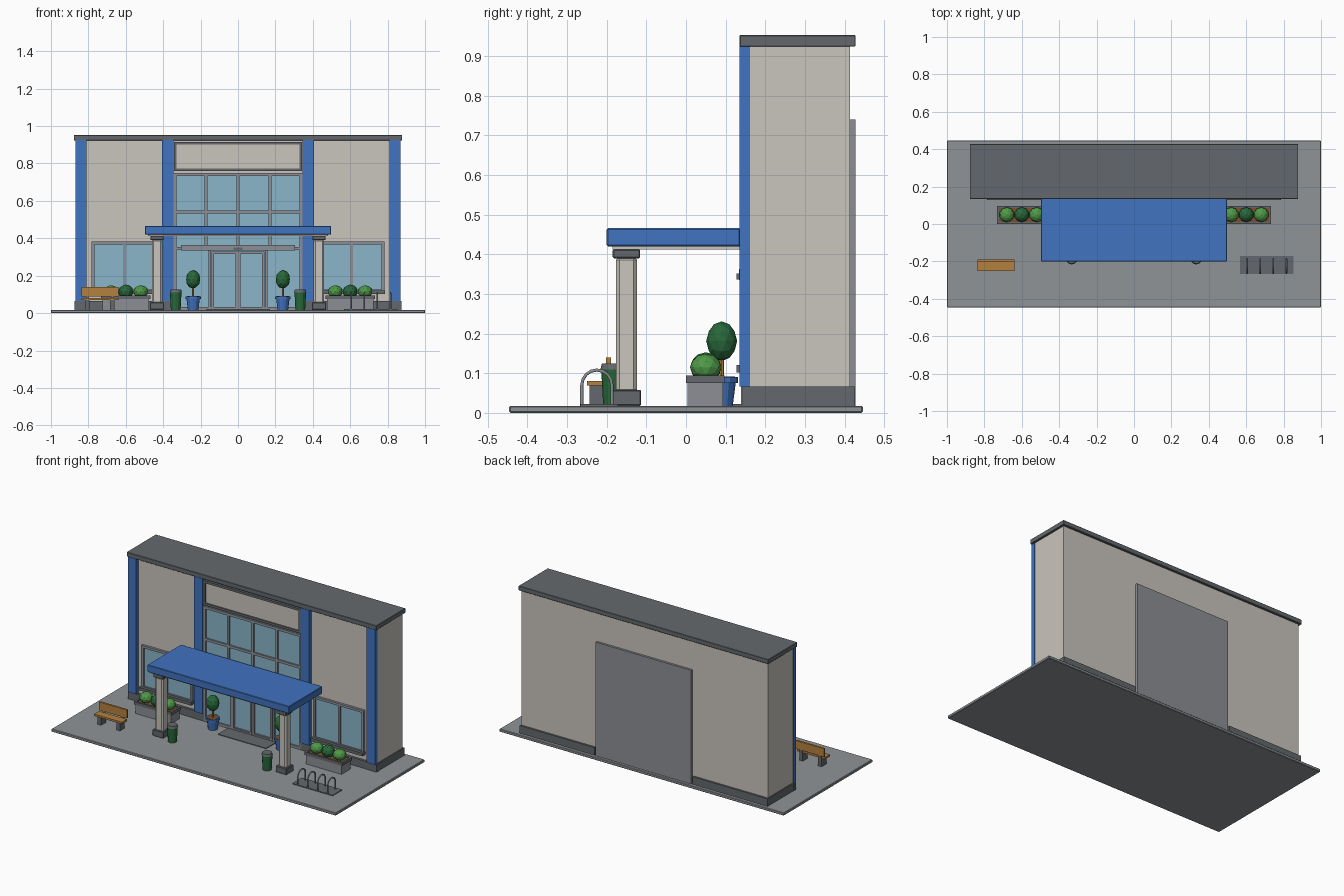
import bpy, math
from mathutils import Vector

if "Cube" in bpy.data.objects:
    bpy.data.objects.remove(bpy.data.objects["Cube"], do_unlink=True)


def material(name, hexcode):
    rgb = [int(hexcode[i:i + 2], 16) / 255 for i in (0, 2, 4)]
    col = [c / 12.92 if c < 0.04045 else ((c + 0.055) / 1.055) ** 2.4 for c in rgb] + [1]
    m = bpy.data.materials.new(name)
    m.use_nodes = True
    m.diffuse_color = col
    m.node_tree.nodes["Principled BSDF"].inputs["Base Color"].default_value = col
    return m


WALL = material("wall beige", "cac5bd")
DARK = material("dark grey", "64696d")
PAVE = material("paving grey", "8f9497")
METAL = material("metal grey", "8c8f95")
BLUE = material("accent blue", "4073c0")
GLASS = material("glass", "8ab6ca")
LEAF = material("dark green", "28683a")
BUSH = material("light green", "4f9a48")
WOOD = material("wood", "b5813f")
SOIL = material("soil brown", "7a5230")


def finish(name, mat):
    ob = bpy.context.object
    ob.name = name
    ob.data.materials.append(mat)
    return ob


def box(name, mat, x, y, z, bevel=0):
    """Box from (min, max) ranges."""
    r = (x, y, z)
    bpy.ops.mesh.primitive_cube_add(size=1, location=[(a + b) / 2 for a, b in r])
    ob = finish(name, mat)
    for v in ob.data.vertices:
        v.co = Vector([c * (b - a) for c, (a, b) in zip(v.co, r)])
    if bevel:
        m = ob.modifiers.new("bevel", "BEVEL")
        m.width, m.segments = bevel, 1
    return ob


def cone(name, mat, x, y, z, r1, r2, sides=12):
    bpy.ops.mesh.primitive_cone_add(vertices=sides, radius1=r1, radius2=r2, depth=z[1] - z[0],
                                    location=(x, y, (z[0] + z[1]) / 2))
    return finish(name, mat)


def ball(name, mat, loc, r, squash=1):
    bpy.ops.mesh.primitive_ico_sphere_add(subdivisions=2, radius=r, location=loc)
    ob = finish(name, mat)
    for v in ob.data.vertices:
        v.co.z *= squash
    return ob


def span(s, a, b):
    """Range mirrored to side s."""
    return tuple(sorted((s * a, s * b)))


def frame(name, mat, x, z, y, w):
    """Four bars around an opening."""
    for e in z:
        c = e + w / 2 if e == z[0] else e - w / 2
        box(name + "_rail", mat, x, y, (c - w / 2, c + w / 2))
    for e in x:
        c = e + w / 2 if e == x[0] else e - w / 2
        box(name + "_stile", mat, (c - w / 2, c + w / 2), y, (z[0] + w, z[1] - w))


G = 0.018
# Site and building shell
box("ground", PAVE, (-1, 1), (-0.446, 0.446), (0, G), 0.003)
box("building_wall", WALL, (-0.865, 0.865), (0.16, 0.414), (G, 0.925))
box("roof_slab", DARK, (-0.878, 0.878), (0.135, 0.428), (0.924, 0.953), 0.002)
box("back_panel", METAL, (-0.335, 0.335), (0.41, 0.428), (G, 0.74))
box("door_mat", DARK, (-0.17, 0.17), (0.04, 0.14), (G, G + 0.004))

# Central glazing, with the upper sign board
FY = (0.143, 0.165)
box("entrance_glass", GLASS, (-0.34, 0.34), (0.153, 0.165), (G, 0.745))
frame("entrance_frame", METAL, (-0.345, 0.345), (G, 0.75), FY, 0.016)
for x in (-0.17, 0, 0.17):
    box("upper_mullion", METAL, (x - 0.008, x + 0.008), FY, (0.35, 0.74))
for z in (0.345, 0.54):
    box("transom", METAL, (-0.335, 0.335), FY, (z - 0.008, z + 0.008))
box("sign_board", WALL, (-0.33, 0.33), (0.145, 0.165), (0.768, 0.905))
frame("sign_frame", DARK, (-0.342, 0.342), (0.76, 0.915), (0.137, 0.165), 0.014)

# Sliding doors
box("door_header", METAL, (-0.305, 0.305), (0.134, 0.16), (0.335, 0.363))
box("door_sensor", DARK, (-0.025, 0.025), (0.128, 0.14), (0.337, 0.352))
for s in (-1, 1):
    frame("sliding_door", METAL, span(s, 0.001, 0.142), (G, 0.33), (0.139, 0.16), 0.013)
    box("side_light_post", METAL, span(s, 0.145, 0.157), FY, (G, 0.335))

for s in (-1, 1):
    # Plinth and pilasters
    box("plinth", DARK, span(s, 0.345, 0.872), (0.145, 0.426), (G, 0.066))
    for a, b in ((0.345, 0.405), (0.81, 0.868)):
        box("pilaster", BLUE, span(s, a, b), (0.135, 0.162), (0.066, 0.925))
        box("pilaster_base", DARK, span(s, a - 0.005, b + 0.006), (0.143, 0.165), (G, 0.066))
    # Side windows
    box("side_glass", GLASS, span(s, 0.43, 0.77), (0.154, 0.165), (0.12, 0.375))
    frame("side_window", METAL, span(s, 0.425, 0.782), (0.11, 0.383), (0.145, 0.165), 0.015)
    box("side_mullion", METAL, span(s, 0.6, 0.616), (0.146, 0.165), (0.12, 0.375))
    box("window_sill", DARK, span(s, 0.42, 0.786), (0.127, 0.165), (0.102, 0.121))
    # Canopy columns
    box("column", WALL, span(s, 0.405, 0.461), (-0.177, -0.123), (0.05, 0.395), 0.009)
    box("column_base", DARK, span(s, 0.395, 0.471), (-0.187, -0.113), (G, 0.058), 0.003)
    box("column_cap", DARK, span(s, 0.398, 0.468), (-0.185, -0.116), (0.39, 0.413), 0.003)
    # Planters with shrubs
    box("planter", METAL, span(s, 0.475, 0.725), (0.004, 0.093), (G, 0.078))
    frame("planter_rim", DARK, span(s, 0.467, 0.733), (0.075, 0.094), (0, 0.012), 0.0095)
    box("planter_rim_back", DARK, span(s, 0.467, 0.733), (0.085, 0.097), (0.075, 0.094))
    for a in (0.467, 0.721):
        box("planter_rim_end", DARK, span(s, a, a + 0.012), (0.01, 0.087), (0.075, 0.094))
    box("planter_soil", SOIL, span(s, 0.478, 0.722), (0.01, 0.087), (0.07, 0.088))
    for i, x in enumerate((0.52, 0.6, 0.68)):
        ball("shrub", LEAF if i == 1 else BUSH, (s * x, 0.05, 0.115), 0.04, 0.95 if i == 1 else 0.85)
    # Potted trees
    x = s * 0.24
    cone("pot", BLUE, x, 0.09, (G, 0.08), 0.028, 0.036)
    cone("pot_rim", BLUE, x, 0.09, (0.075, 0.09), 0.041, 0.041)
    cone("pot_soil", SOIL, x, 0.09, (0.085, 0.092), 0.034, 0.034)
    cone("tree_trunk", WOOD, x, 0.09, (0.09, 0.15), 0.006, 0.006, 8)
    ball("tree_crown", LEAF, (x, 0.09, 0.181), 0.039, 1.28)
    # Litter bins
    x = s * 0.333
    cone("bin", LEAF, x, -0.183, (G, 0.112), 0.026, 0.031)
    cone("bin_lid", DARK, x, -0.183, (0.11, 0.125), 0.033, 0.029)

# Entrance canopy
box("canopy", BLUE, (-0.498, 0.498), (-0.2, 0.137), (0.42, 0.466), 0.003)
box("canopy_soffit", WALL, (-0.48, 0.48), (-0.186, 0.137), (0.412, 0.422))

# Bench
box("bench_seat", WOOD, (-0.837, -0.64), (-0.25, -0.2), (0.069, 0.081))
box("bench_back", WOOD, (-0.837, -0.64), (-0.202, -0.189), (0.088, 0.14))
for x in (-0.805, -0.672):
    box("bench_leg", DARK, (x - 0.012, x + 0.012), (-0.243, -0.195), (G, 0.07))
    box("bench_bracket", DARK, (x - 0.008, x + 0.008), (-0.2, -0.193), (0.06, 0.1))

# Bicycle rack
box("rack_plate", DARK, (0.568, 0.852), (-0.266, -0.172), (G, G + 0.005))
for i in range(4):
    x = 0.605 + 0.07 * i
    cy, r, spring = -0.225, 0.038, 0.07
    arc = [(x, cy - r * math.cos(math.pi * k / 8), spring + r * math.sin(math.pi * k / 8)) for k in range(9)]
    path = [(x, cy - r, G)] + arc + [(x, cy + r, G)]
    curve = bpy.data.curves.new("rack_hoop", "CURVE")
    curve.dimensions = "3D"
    curve.bevel_depth, curve.bevel_resolution = 0.0045, 1
    curve.materials.append(METAL)
    spline = curve.splines.new("POLY")
    spline.points.add(len(path) - 1)
    for p, co in zip(spline.points, path):
        p.co = (*co, 1)
    bpy.context.collection.objects.link(bpy.data.objects.new("rack_hoop", curve))
